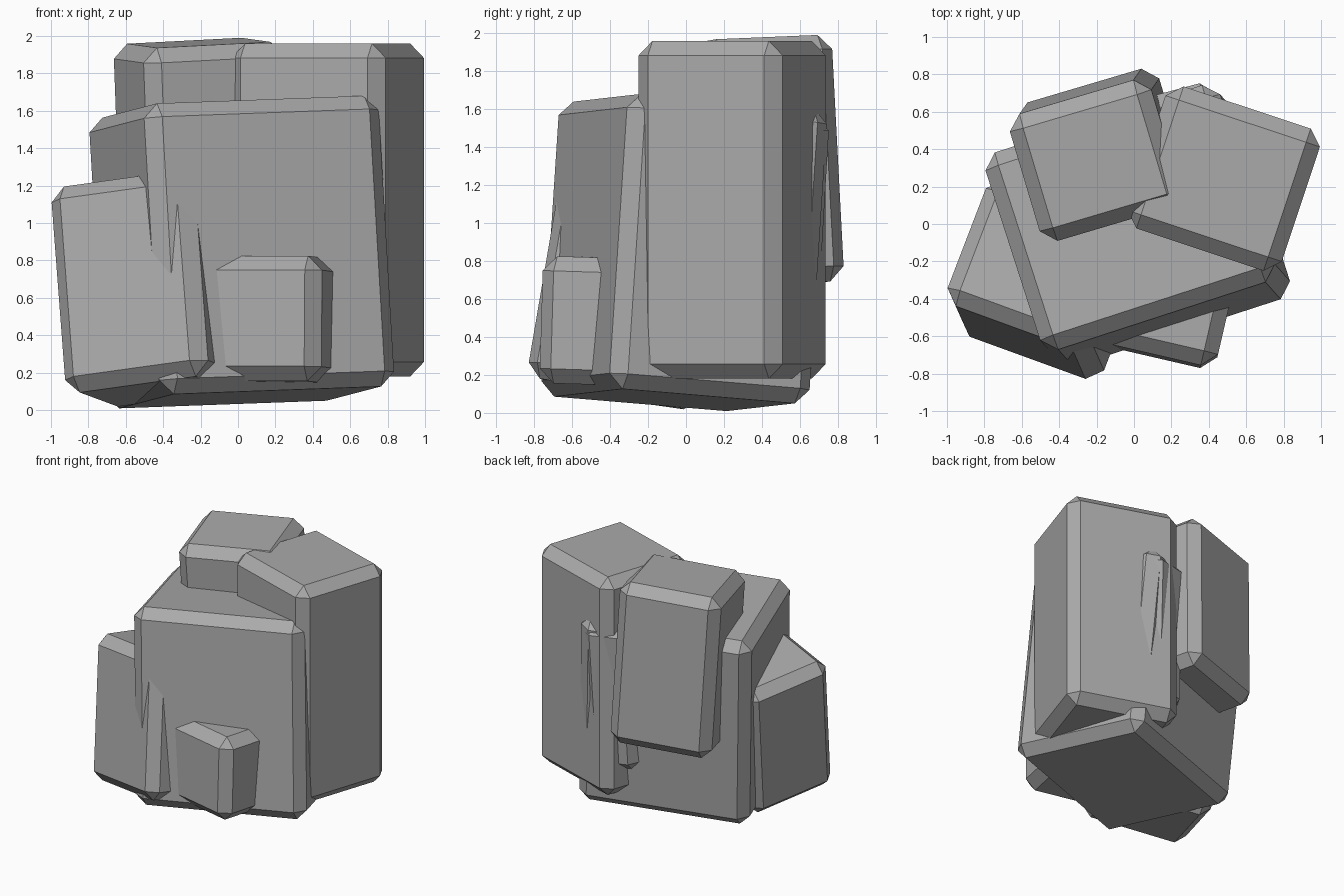
import bpy
import math
from mathutils import Matrix, Vector

cube = bpy.data.objects.get("Cube")
if cube:
    bpy.data.objects.remove(cube, do_unlink=True)

# Single stone colour
STONE = (0.4, 0.4, 0.4, 1.0)
stone = bpy.data.materials.new("stone_grey")
stone.use_nodes = True
stone.diffuse_color = STONE
bsdf = next(n for n in stone.node_tree.nodes if n.type == 'BSDF_PRINCIPLED')
bsdf.inputs["Base Color"].default_value = STONE
bsdf.inputs["Roughness"].default_value = 0.9


def block(name, centre, size, yaw, rise_u=0.0, rise_v=0.0, chamfer=0.077):
    """Chamfered stone block turned by yaw; its top rises along its own width and depth."""
    bpy.ops.mesh.primitive_cube_add(size=1)
    ob = bpy.context.object
    ob.name = name
    a = math.radians(yaw)
    u = Vector((math.cos(a), math.sin(a), rise_u)).normalized()
    v = Vector((-math.sin(a), math.cos(a), rise_v))
    n = u.cross(v).normalized()
    v = n.cross(u)
    ob.data.transform(Matrix.Diagonal((*size, 1)))
    turn = Matrix((u, v, n)).transposed().to_4x4()
    ob.matrix_world = Matrix.Translation(centre) @ turn
    bevel = ob.modifiers.new("chamfer", 'BEVEL')
    bevel.width = chamfer
    bevel.segments = 1
    bevel.limit_method = 'NONE'
    ob.data.materials.append(stone)
    return ob


# Large blocks of the outcrop
block("main_block", (0.02, -0.01, 0.845), (1.32, 1.11, 1.56), 18, 0.035, -0.08)
block("tall_block", (0.479, 0.243, 1.07), (0.87, 0.80, 1.78), -18.4)
block("rear_block", (-0.185, 0.37, 1.315), (0.79, 0.71, 1.30), 16.5, 0.05, 0.04)

# Lower blocks leaning on the front
block("side_block", (-0.476, -0.296, 0.65), (0.82, 0.73, 1.12), -20, 0.13, -0.135)
block("front_block", (0.126, -0.453, 0.485), (0.74, 0.50, 0.67), -13, 0.0, -0.03)

# Buried block whose corner breaks through the back
block("buried_block", (0.27, 0.497, 0.98), (0.40, 0.40, 1.20), 15, -0.04, -0.05)
